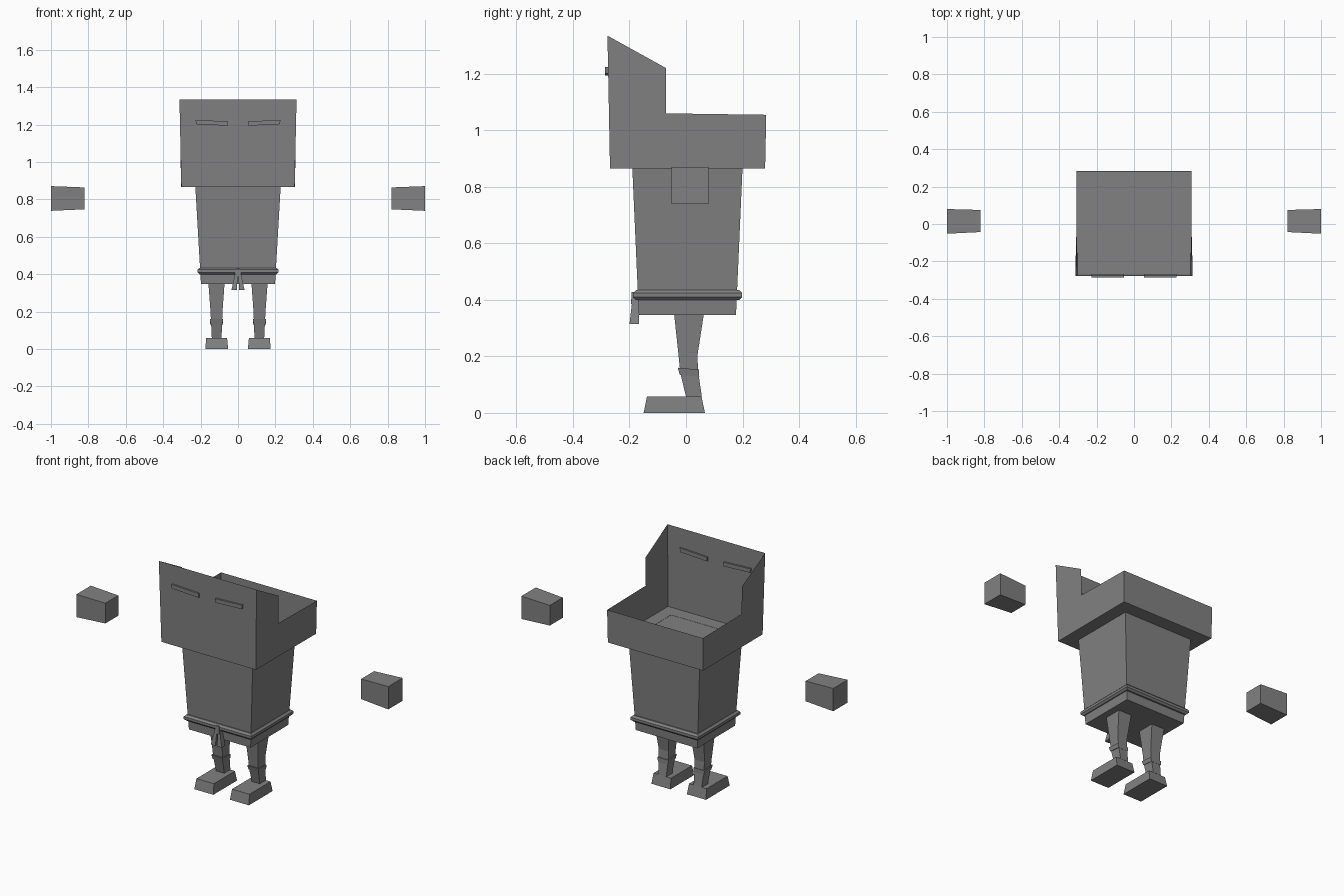
import bpy, math

if "Cube" in bpy.data.objects:
    bpy.data.objects.remove(bpy.data.objects["Cube"])

grey = bpy.data.materials.new("plain_grey")
grey.diffuse_color = (0.22, 0.22, 0.22, 1)
grey.use_nodes = True
grey.node_tree.nodes["Principled BSDF"].inputs["Base Color"].default_value = grey.diffuse_color


def make(name, verts, faces):
    me = bpy.data.meshes.new(name)
    me.from_pydata(verts, [], faces)
    me.materials.append(grey)
    ob = bpy.data.objects.new(name, me)
    bpy.context.collection.objects.link(ob)
    return ob


def rect(x0, x1, y0, y1, z):
    return [(x0, y0, z), (x1, y0, z), (x1, y1, z), (x0, y1, z)]


def loft(name, rings, bottom=True, top=True):
    """Skin a stack of equal-sized rings, lowest first."""
    n = len(rings[0])
    verts = [v for r in rings for v in r]
    faces = [(k * n + i, k * n + (i + 1) % n, (k + 1) * n + (i + 1) % n, (k + 1) * n + i)
             for k in range(len(rings) - 1) for i in range(n)]
    if bottom:
        faces.append(tuple(range(n - 1, -1, -1)))
    if top:
        faces.append(tuple(range(len(verts) - n, len(verts))))
    return make(name, verts, faces)


def mirrored(ob):
    """Add the opposite-side copy across x = 0."""
    ob.modifiers.new("mirror", 'MIRROR')
    return ob


# Head: open thin-walled box with a tall sloping front and a low back
side = [(0.303, -0.269, 0.865), (0.305, 0.280, 0.865), (0.307, 0.284, 1.055),
        (0.307, -0.07, 1.06), (0.310, -0.07, 1.22), (0.313, -0.278, 1.335)]
head_verts = side + [(-x, y, z) for x, y, z in side]
make("head", head_verts, [
    (0, 1, 2, 3, 4, 5), (11, 10, 9, 8, 7, 6),
    (6, 0, 5, 11),   # front wall
    (1, 7, 8, 2),    # back wall
    (0, 6, 7, 1)])   # floor

# Eyes: thin slanted bars through the front wall
eye = []
for y in (-0.286, -0.266):
    eye.append([(0.053, y, 1.194), (0.224, y, 1.202), (0.227, y, 1.225), (0.053, y, 1.217)])
mirrored(loft("eye", eye))

# Body: tapered box, wider at the top
loft("body", [rect(-0.198, 0.198, -0.167, 0.177, 0.347),
              rect(-0.228, 0.228, -0.190, 0.200, 0.866)], top=False)

# Belt: rounded cord with mitred corners
cord = []
for k in range(9):
    a = math.pi * 2 * k / 8 + math.pi / 8
    d = 0.019 * math.cos(a)
    cord.append(rect(-0.199 - d, 0.199 + d, -0.170 - d, 0.181 + d, 0.417 + 0.019 * math.sin(a)))
loft("belt", cord, bottom=False, top=False)

# Belt tails: two flared strips hanging from the knot
mirrored(loft("belt_tail", [rect(0.006, 0.035, -0.200, -0.167, 0.315),
                            rect(0.001, 0.013, -0.188, -0.165, 0.418)]))
loft("belt_knot", [rect(-0.015, 0.015, -0.195, -0.170, 0.385),
                   rect(-0.011, 0.011, -0.192, -0.170, 0.428)])

# Legs: bent, tapering towards the ankle
mirrored(loft("leg", [rect(0.088, 0.140, 0.000, 0.056, 0.058),
                      rect(0.085, 0.144, -0.020, 0.044, 0.14),
                      rect(0.083, 0.147, -0.026, 0.040, 0.20),
                      rect(0.072, 0.158, -0.042, 0.063, 0.349)]))

# Shin bands
mirrored(loft("shin_band", [
    [(0.083, -0.022, 0.135), (0.147, -0.022, 0.135), (0.147, 0.047, 0.128), (0.083, 0.047, 0.128)],
    [(0.079, -0.029, 0.160), (0.151, -0.029, 0.160), (0.151, 0.046, 0.153), (0.079, 0.046, 0.153)]]))

# Feet: wedge blocks pointing forward
mirrored(loft("foot", [rect(0.053, 0.175, -0.150, 0.067, 0),
                       rect(0.058, 0.170, -0.138, 0.055, 0.058)]))

# Hands: floating tapered blocks, slightly larger on the outside
hand = []
for x, y0, y1, z0, z1 in ((0.82, -0.043, 0.075, 0.747, 0.864), (1.0, -0.052, 0.080, 0.739, 0.871)):
    hand.append([(x, y0, z0), (x, y1, z0), (x, y1, z1), (x, y0, z1)])
mirrored(loft("hand", hand))
